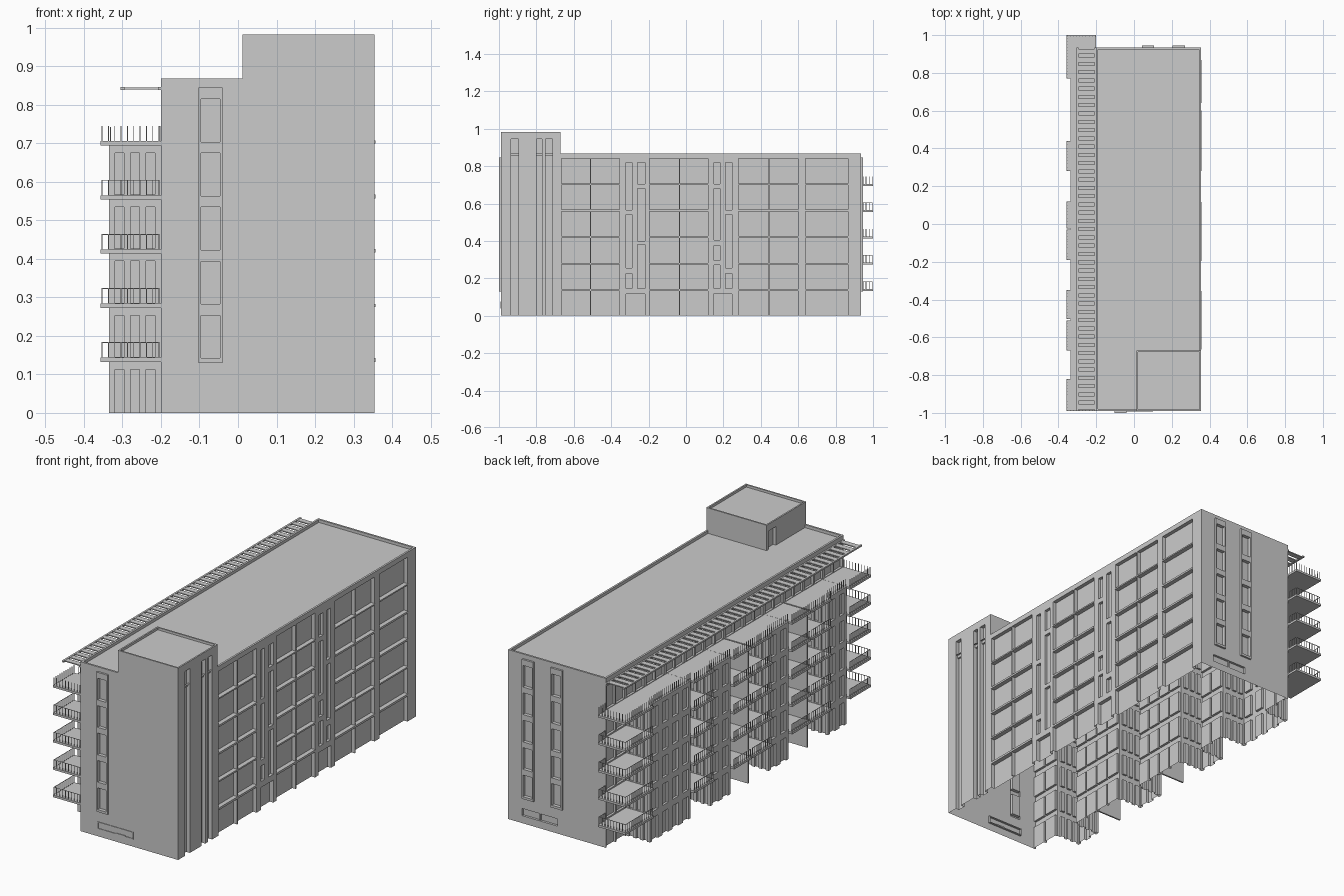
import bpy, bmesh
from mathutils import Vector as V

if "Cube" in bpy.data.objects:
    bpy.data.objects.remove(bpy.data.objects["Cube"])

XW, XE, YF, YB = -0.2, 0.354, -0.99, 0.935      # main block plan
H, TH, TX, TY = 0.868, 0.983, 0.012, -0.67      # roof, tower height and corner
XB, XS, ZT = -0.335, -0.357, 0.70               # bay face, slab edge, terrace level
X, Y, Z = V((1, 0, 0)), V((0, 1, 0)), V((0, 0, 1))


def finish(name, bm):
    me = bpy.data.meshes.new(name)
    bm.to_mesh(me)
    bm.free()
    bpy.context.collection.objects.link(bpy.data.objects.new(name, me))


def panel(name, o, u, v, lu, lv, holes=()):
    """Flat sheet; each hole (u0, u1, v0, v1, depth) is pushed in, or out if negative."""
    o, n, bm = V(o), u.cross(v), bmesh.new()
    us = sorted({0, round(lu, 4)} | {round(a, 4) for h in holes for a in h[:2]})
    vs = sorted({0, round(lv, 4)} | {round(a, 4) for h in holes for a in h[2:4]})

    def depth(i, j):
        a, b, d = (us[i] + us[i + 1]) / 2, (vs[j] + vs[j + 1]) / 2, 0
        for h in holes:
            if h[0] < a < h[1] and h[2] < b < h[3]:
                d = h[4]
        return d

    def quad(*pts):
        bm.faces.new([bm.verts.new(o + u * a + v * b - n * d) for a, b, d in pts])

    for i in range(len(us) - 1):
        for j in range(len(vs) - 1):
            a, c, b, e, d = us[i], us[i + 1], vs[j], vs[j + 1], depth(i, j)
            quad((a, b, d), (c, b, d), (c, e, d), (a, e, d))
            if i < len(us) - 2 and depth(i + 1, j) != d:
                f = depth(i + 1, j)
                quad((c, b, d), (c, b, f), (c, e, f), (c, e, d))
            if j < len(vs) - 2 and depth(i, j + 1) != d:
                f = depth(i, j + 1)
                quad((a, e, d), (c, e, d), (c, e, f), (a, e, f))
    bmesh.ops.remove_doubles(bm, verts=bm.verts, dist=1e-5)
    finish(name, bm)


def boxes(name, items):
    bm = bmesh.new()
    for x0, x1, y0, y1, z0, z1 in items:
        vs = bmesh.ops.create_cube(bm, size=1)["verts"]
        for p in vs:
            p.co = ((x0 + x1) / 2 + p.co.x * (x1 - x0), (y0 + y1) / 2 + p.co.y * (y1 - y0),
                    (z0 + z1) / 2 + p.co.z * (z1 - z0))
    finish(name, bm)


def window_column(u0, u1):
    """Tall framed strip of five windows."""
    return [(u0, u1, 0.13, 0.845, -0.01)] + [
        (u0 + 0.007, u1 - 0.007, 0.142 + 0.1405 * k, 0.253 + 0.1405 * k, 0.008) for k in range(5)]


def low_window(u0, u1):
    m = (u0 + u1) / 2
    return [(u0, u1, 0.038, 0.075, 0.012), (m - 0.003, m + 0.003, 0.038, 0.075, 0.004)]


# end walls
panel("front_wall", (XW, YF, 0), X, Z, TX - XW, H, window_column(0.097, 0.16))
panel("front_tower_wall", (TX, YF, 0), X, Z, XE - TX, TH)
boxes("front_low_window", [(-0.103, 0.1, YF - 0.003, YF + 0.01, 0.038, 0.042),
                           (-0.103, 0.1, YF - 0.003, YF + 0.01, 0.071, 0.075),
                           (-0.103, -0.099, YF - 0.003, YF + 0.01, 0.042, 0.071),
                           (0.096, 0.1, YF - 0.003, YF + 0.01, 0.042, 0.071),
                           (0.005, 0.055, YF - 0.003, YF + 0.01, 0.039, 0.045)])
panel("back_wall", (XE, YB, 0), -X, Z, XE - XW, H,
      window_column(XE - 0.27, XE - 0.205) + window_column(XE - 0.107, XE - 0.042)
      + low_window(XE - 0.275, XE - 0.075))

# right wall: window grid, floor bars, narrow stair windows, doors
rows = [(0, 0.132), (0.143, 0.275), (0.283, 0.416), (0.426, 0.557), (0.567, 0.70), (0.707, 0.842)]
groups = [[(-0.665, -0.513), (-0.507, -0.355)], [(-0.195, -0.038), (-0.032, 0.117)],
          [(0.28, 0.441), (0.447, 0.6)], [(0.64, 0.867)]]
holes = []
for g in groups:
    a, b = g[0][0] - TY, g[-1][1] - TY
    holes += [(a, b, p[1], q[0], -0.003) for p, q in zip(rows, rows[1:])]
    holes += [(c - TY, d - TY, r[0], r[1], 0.02) for c, d in g for r in rows]
stairs = {(-0.32, -0.29): [(0.145, 0.225), (0.255, 0.54), (0.565, 0.82)],
          (-0.258, -0.22): [(0.145, 0.38), (0.4, 0.68), (0.705, 0.82)],
          (0.15, 0.182): [(0.145, 0.27), (0.295, 0.375), (0.405, 0.68), (0.705, 0.82)],
          (0.212, 0.245): [(0.145, 0.225), (0.255, 0.54), (0.565, 0.82)]}
holes += [(c - TY, d - TY, a, b, 0.015) for (c, d), zs in stairs.items() for a, b in zs]
holes += [(c - TY, c + 0.1 - TY, 0, 0.115, 0.02) for c in (-0.32, 0.147)]
panel("right_wall", (XE, TY, 0), Y, Z, YB - TY, H, holes)
panel("right_tower_wall", (XE, YF, 0), Y, Z, TY - YF, TH,
      [(a - YF, b - YF, 0, 0.945, 0.02) for a, b in ((-0.935, -0.895), (-0.8, -0.77), (-0.75, -0.715))])

# roofs with parapets, tower sides
panel("main_roof", (XW, YF, H), X, Y, XE - XW, YB - YF,
      [(0.01, XE - XW - 0.01, 0.01, YB - YF - 0.01, 0.015)])
panel("tower_roof", (TX, YF, TH), X, Y, XE - TX, TY - YF,
      [(0.008, XE - TX - 0.008, 0.008, TY - YF - 0.008, 0.012)])
panel("tower_back_wall", (XE, TY, H - 0.015), -X, Z, XE - TX, TH - H + 0.015)
panel("tower_left_wall", (TX, TY, H - 0.015), -Y, Z, TY - YF, TH - H + 0.015,
      [(0.015, 0.075, 0, 0.095, 0.015)])

# left side: stepped wall of bays and balcony recesses
bays = [(0.77, 0.44), (0.28, 0.12), (-0.19, -0.35), (-0.67, -0.82)]
path = [(XW, YB)]
for a, b in bays:
    path += [(XW, a), (XB, a), (XB, b), (XW, b)]
path.append((XW, YF))
for i, (p, q) in enumerate(zip(path, path[1:])):
    d = V((q[0] - p[0], q[1] - p[1], 0))
    L = d.length
    kind, holes = i % 4, []
    for k in range(5):
        z = 0.1405 * k
        if kind in (1, 3):                                   # bay sides: three slim windows
            holes += [(u, u + 0.023, z + 0.005 * (k > 0), z + 0.113, 0.01) for u in (0.016, 0.056, 0.096)]
        else:
            n = max(1, round(L / 0.08))
            w, m = L / n, 0.018 if kind == 2 else 0.005
            holes += [(w * j + m, w * (j + 1) - m, z + 0.01 * (k > 0), z + 0.118, 0.012) for j in range(n)]
    panel(("balcony_wall", "bay_side", "bay_face", "bay_side")[kind], (*p, 0), d.normalized(), Z, L, ZT, holes)
n = 12
w = (YB - YF) / n
panel("terrace_wall", (XW, YB, ZT), -Y, Z, YB - YF, H - ZT,
      [(w * j + s, w * j + s + w / 2 - 0.014, 0.008, 0.125, 0.012) for j in range(n) for s in (0.01, w / 2 + 0.004)])

# balcony slabs, terrace slab and party walls
bal = [(0.77, 1.0), (0.28, 0.44), (-0.023, 0.12), (-0.19, -0.03), (-0.503, -0.35), (-0.67, -0.51), (YF, -0.82)]
floors = [0.1405 * k for k in range(1, 6)]
boxes("balcony_slabs", [(XS, XW, a, b, z - 0.008, z + 0.003) for a, b in bal for z in floors])
boxes("bay_roofs", [(XB - 0.002, XW, b, a, ZT - 0.005, ZT + 0.005) for a, b in bays])
boxes("party_walls", [(XB, XW, y - 0.004, y + 0.004, 0, ZT) for y in (-0.0265, -0.5065)])

# railings of thin posts
posts = []


def rail(x0, y0, x1, y1, z, step=0.016, bar=True):
    n = max(1, round(max(abs(x1 - x0), abs(y1 - y0)) / step))
    r = 0.0012
    for i in range(n + 1):
        x, y = x0 + (x1 - x0) * i / n, y0 + (y1 - y0) * i / n
        posts.append((x - r, x + r, y - r, y + r, z, z + 0.043))
    if bar:
        posts.append((min(x0, x1) - r, max(x0, x1) + r, min(y0, y1) - r, max(y0, y1) + r, z + 0.041, z + 0.043))


for z in floors:
    top = z == floors[-1]
    for a, b in bal:
        rail(XS + 0.004, a + 0.004, XS + 0.004, b - 0.004, z, bar=not top)
    rail(XS + 0.004, 0.995, XW - 0.005, 0.995, z, bar=not top)
    rail(XW - 0.003, 0.995, XW - 0.003, YB + 0.01, z, bar=not top)
    rail(XS + 0.004, YF + 0.004, XW - 0.005, YF + 0.004, z, bar=not top)
for a, b in bays:
    rail(XB + 0.004, b, XB + 0.004, a, ZT, bar=False)
boxes("railings", posts)

# pergola over the terrace
n = 44
s = (YB - YF) / n
boxes("pergola", [(-0.305, -0.295, YF, YB, 0.838, 0.846), (XW - 0.008, XW, YF, YB, 0.838, 0.846)]
      + [(-0.296, XW - 0.007, YF + s * i + 0.008, YF + s * (i + 1) - 0.008, 0.84, 0.845) for i in range(n)])
